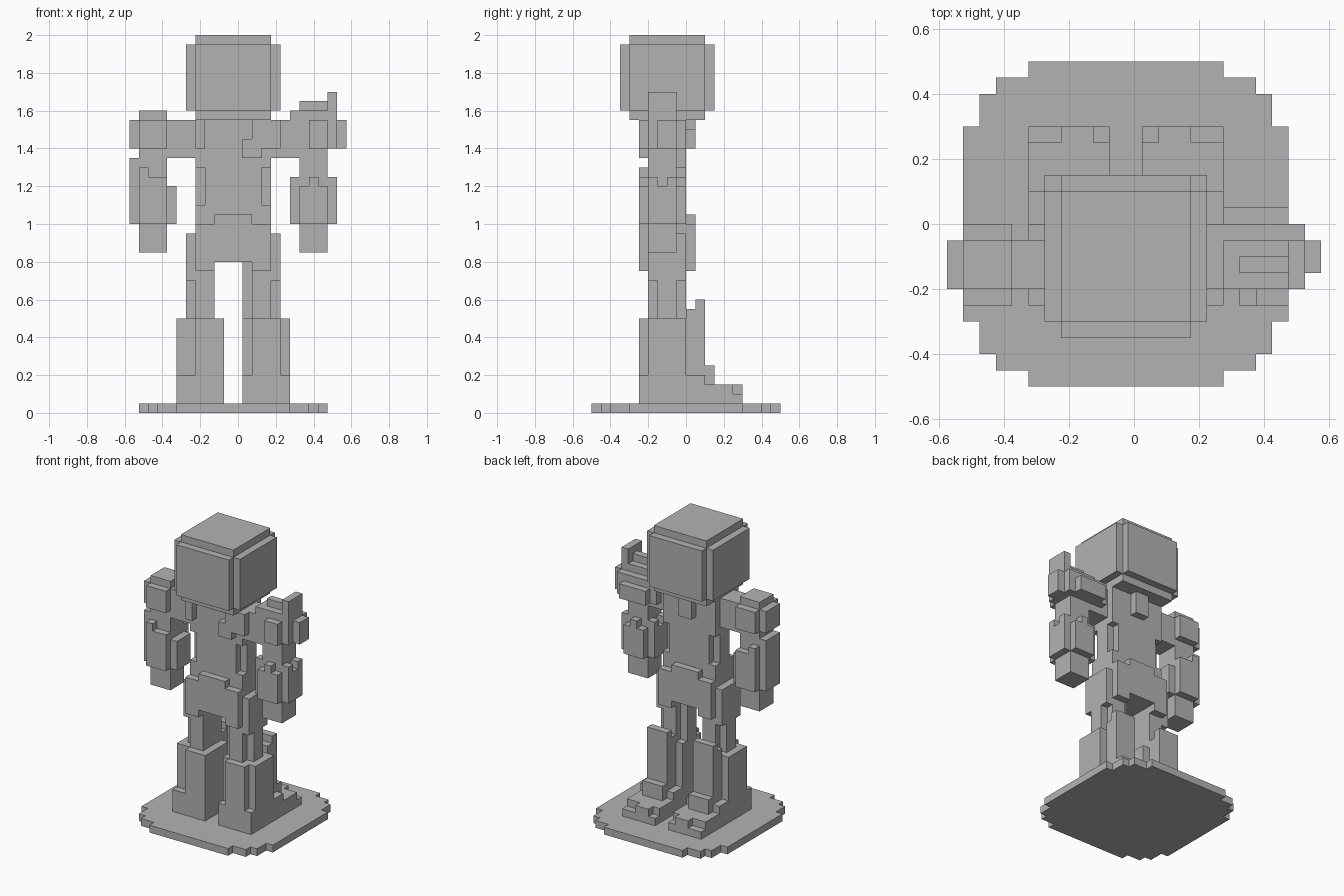
import bpy
import bmesh
from mathutils import Vector

UNIT = 0.05           # edge length of one block
SHIFT = -UNIT / 2     # the body's mirror plane sits half a block off centre

cube = bpy.data.objects.get("Cube")
if cube:
    bpy.data.objects.remove(cube, do_unlink=True)

grey = bpy.data.materials.new("plain_grey")
grey.use_nodes = True
tone = (0.45, 0.45, 0.45, 1.0)
grey.diffuse_color = tone
grey.node_tree.nodes["Principled BSDF"].inputs["Base Color"].default_value = tone

parts = {}            # part name -> set of filled blocks


def fill(name, x, y, z, remove=False):
    """Fill (or carve) a range of blocks in a part."""
    cells = {(i, j, k) for i in range(*x) for j in range(*y) for k in range(*z)}
    blocks = parts.setdefault(name, set())
    if remove:
        blocks.difference_update(cells)
    else:
        blocks.update(cells)


def fill_pair(name, x, y, z, remove=False):
    """Fill the same range on the left and, mirrored, on the right."""
    fill("left_" + name, x, y, z, remove)
    fill("right_" + name, (-x[1], -x[0]), y, z, remove)


# Round base with stepped rim
for half_x, half_y in ((6, 10), (8, 9), (9, 8), (10, 6)):
    fill("base", x=(-half_x, half_x), y=(-half_y, half_y), z=(0, 1))

# Head: core with a raised plate on each side
fill("head", x=(-4, 4), y=(-6, 2), z=(31, 40))
fill("head", x=(-5, 5), y=(-6, 2), z=(32, 39))
fill("head", x=(-4, 4), y=(-7, 3), z=(32, 39))

# Torso with a slot down each side edge
fill("torso", x=(-4, 4), y=(-4, 0), z=(15, 31))
for side in ((-4, -3), (3, 4)):
    fill("torso", x=side, y=(-4, -3), z=(22, 26), remove=True)
    fill("torso", x=side, y=(-1, 0), z=(22, 26), remove=True)

# Collar, chest badge and neck flap
fill("collar", x=(-4, -3), y=(-5, -4), z=(28, 31))
fill("collar", x=(2, 5), y=(-5, -4), z=(28, 31))
fill("collar", x=(1, 3), y=(-5, -4), z=(27, 29))
fill("collar", x=(-1, 1), y=(0, 1), z=(28, 31))

# Pelvis wrap, raised in the middle and notched below
fill("pelvis", x=(-4, 4), y=(-5, 1), z=(15, 20))
fill("pelvis", x=(-2, 2), y=(-5, 1), z=(20, 21))
fill("pelvis", x=(-2, 2), y=(-5, 1), z=(15, 16), remove=True)
fill("torso", x=(-2, 2), y=(-4, 0), z=(15, 16), remove=True)

# Legs, hips and boots
fill_pair("leg", x=(2, 4), y=(-4, 0), z=(10, 19))
fill_pair("leg", x=(4, 5), y=(-3, -1), z=(10, 14))
fill_pair("leg", x=(4, 5), y=(-4, 0), z=(14, 19))
fill("left_leg", x=(1, 2), y=(-3, -1), z=(10, 16))
fill_pair("boot", x=(1, 6), y=(-4, 0), z=(1, 10))
fill_pair("boot", x=(1, 6), y=(-5, 0), z=(1, 4))
fill_pair("boot", x=(2, 4), y=(-5, -4), z=(4, 10))
fill("left_boot", x=(4, 5), y=(-5, -4), z=(4, 10))
fill("right_boot", x=(-2, -1), y=(-5, -4), z=(4, 10))

# Shin guards and feet
fill_pair("boot", x=(2, 5), y=(0, 1), z=(1, 11))
fill_pair("boot", x=(2, 5), y=(1, 2), z=(1, 12))
fill_pair("boot", x=(2, 5), y=(2, 3), z=(1, 5))
fill_pair("boot", x=(1, 6), y=(0, 2), z=(1, 4))
fill_pair("boot", x=(1, 6), y=(2, 5), z=(1, 3))
fill_pair("boot", x=(1, 6), y=(5, 6), z=(1, 2))
fill_pair("boot", x=(2, 4), y=(5, 6), z=(1, 3))

# Arms: core from hand to shoulder, and the link to the torso
fill_pair("arm", x=(7, 10), y=(-4, -1), z=(17, 28))
fill_pair("arm", x=(4, 7), y=(-4, -1), z=(27, 31))

# Right shoulder pad
fill("right_shoulder", x=(-10, -7), y=(-5, 0), z=(28, 31))
fill("right_shoulder", x=(-11, -7), y=(-4, -1), z=(28, 31))
fill("right_shoulder", x=(-10, -7), y=(-4, -1), z=(31, 32))

# Right forearm guard, highest on the outside
fill("right_guard", x=(-10, -7), y=(-5, 0), z=(20, 25))
fill("right_guard", x=(-10, -9), y=(-5, 0), z=(25, 26))
fill("right_guard", x=(-7, -6), y=(-4, -1), z=(20, 24))
fill("right_guard", x=(-11, -10), y=(-4, -1), z=(20, 27))

# Left shoulder pad with swept crest
fill("left_shoulder", x=(6, 11), y=(-4, -1), z=(28, 32))
fill("left_shoulder", x=(7, 10), y=(-3, -2), z=(32, 33))
fill("left_shoulder", x=(10, 11), y=(-4, -1), z=(32, 34))
fill("left_shoulder", x=(11, 12), y=(-3, -1), z=(28, 31))
fill("left_shoulder", x=(8, 10), y=(-5, -4), z=(28, 31))
fill("left_shoulder", x=(5, 11), y=(-1, 0), z=(28, 31))
fill("left_shoulder", x=(6, 10), y=(0, 1), z=(28, 30))

# Left forearm guard with small top tabs
fill("left_guard", x=(7, 10), y=(-5, 0), z=(20, 24))
fill("left_guard", x=(8, 9), y=(-5, 0), z=(24, 25))
fill("left_guard", x=(6, 11), y=(-4, -1), z=(20, 24))
for tab in ((-4, -3), (-2, -1)):
    fill("left_guard", x=(6, 11), y=tab, z=(24, 25))

# Let each block belong to one part only
taken = set()
for blocks in parts.values():
    blocks -= taken
    taken |= blocks


def skin(name, blocks):
    """Build the outer faces of a part and merge the flat areas."""
    bm = bmesh.new()
    corners = {}

    def corner(p):
        key = tuple(round(c) for c in p)
        if key not in corners:
            place = Vector(key) * UNIT
            place.x += SHIFT
            corners[key] = bm.verts.new(place)
        return corners[key]

    for block in sorted(blocks):
        middle = Vector(block) + Vector((0.5, 0.5, 0.5))
        for axis in range(3):
            for sign in (-1, 1):
                normal = Vector((0, 0, 0))
                normal[axis] = sign
                if tuple(int(a + b) for a, b in zip(block, normal)) in taken:
                    continue
                u = Vector((0, 0, 0))
                u[(axis + 1) % 3] = 1
                v = normal.cross(u)
                ring = ((-1, -1), (1, -1), (1, 1), (-1, 1))
                bm.faces.new([corner(middle + (normal + u * a + v * b) / 2)
                              for a, b in ring])
    bmesh.ops.dissolve_limit(bm, angle_limit=0.01, verts=bm.verts, edges=bm.edges)
    mesh = bpy.data.meshes.new(name)
    bm.to_mesh(mesh)
    bm.free()
    mesh.materials.append(grey)
    bpy.context.collection.objects.link(bpy.data.objects.new(name, mesh))


for part_name, part_blocks in parts.items():
    skin(part_name, part_blocks)
